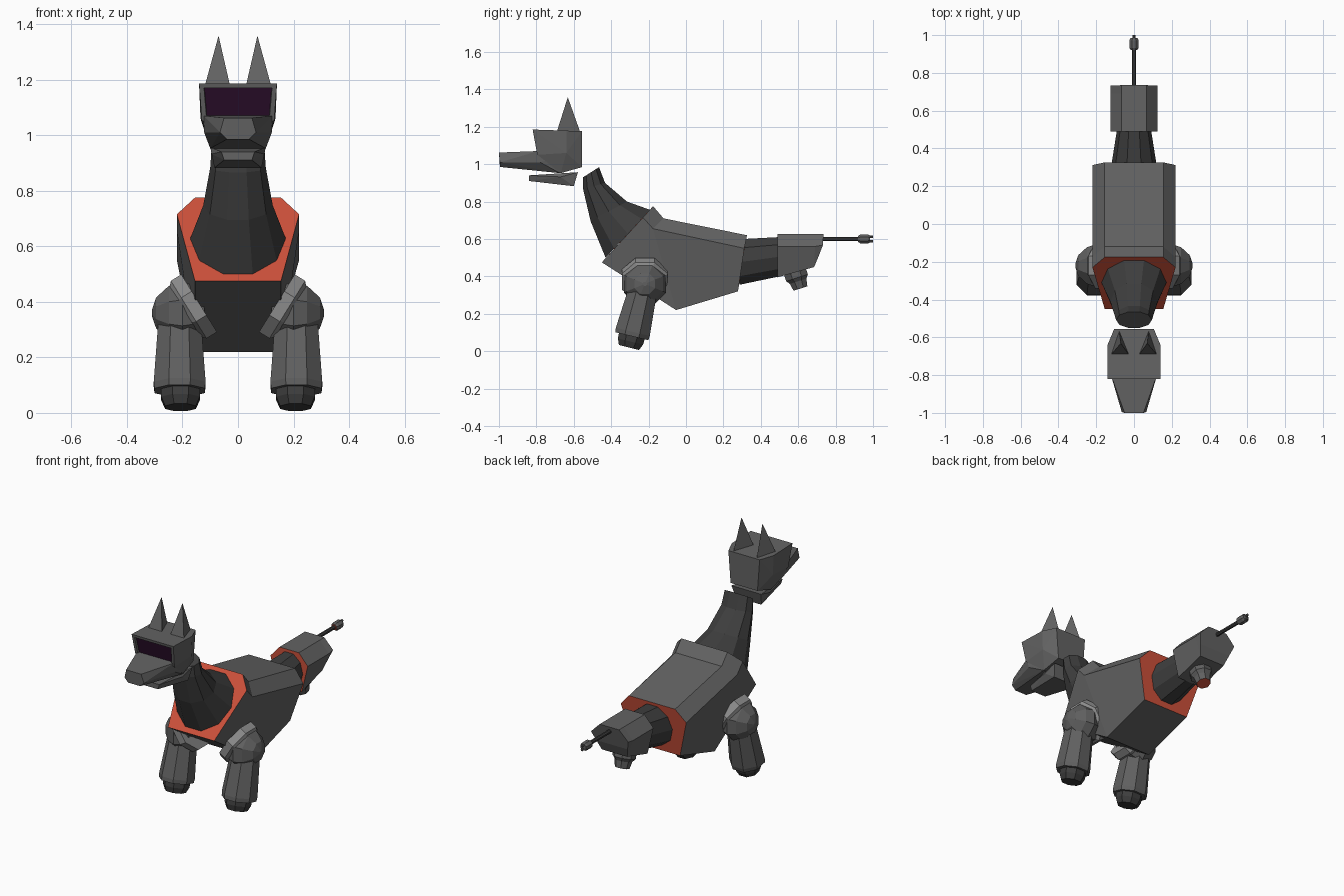
import bpy, bmesh, math
from mathutils import Vector as V

if "Cube" in bpy.data.objects:
    bpy.data.objects.remove(bpy.data.objects["Cube"])


def material(name, col):
    m = bpy.data.materials.new(name)
    m.diffuse_color = (*col, 1)
    m.use_nodes = True
    m.node_tree.nodes["Principled BSDF"].inputs["Base Color"].default_value = m.diffuse_color
    return m


GREY = material("mid grey", (.125, .125, .125))
DARK = material("dark grey", (.048, .048, .048))
LIGHT = material("light grey", (.26, .26, .26))
STEEL = material("leg grey", (.115, .115, .115))
ORANGE = material("burnt orange", (.60, .08, .042))
VISOR = material("dark purple", (.022, .004, .022))
LILAC = material("pale lilac", (.33, .22, .36))


def finish(name, bm, mats):
    bmesh.ops.recalc_face_normals(bm, faces=bm.faces[:])
    me = bpy.data.meshes.new(name)
    bm.to_mesh(me)
    bm.free()
    for m in mats:
        me.materials.append(m)
    ob = bpy.data.objects.new(name, me)
    bpy.context.collection.objects.link(ob)
    return ob


def loft(name, rings, mats, first=0, last=0):
    """Bridge rings of points; first and last are the material slots of the caps."""
    bm = bmesh.new()
    vs = [[bm.verts.new(p) for p in r] for r in rings]
    n = len(vs[0])
    for a, b in zip(vs, vs[1:]):
        for i in range(n):
            j = (i + 1) % n
            bm.faces.new((a[i], a[j], b[j], b[i]))
    bm.faces.new(vs[0][::-1]).material_index = first
    bm.faces.new(vs[-1]).material_index = last
    return finish(name, bm, mats)


def oval(front, back, half, n=10):
    """Ring spanning two side-profile points (y, z) with a given half width."""
    f, b = V((0, *front)), V((0, *back))
    c, v = (f + b) / 2, (b - f) / 2
    v /= math.sin(math.radians(72))
    return [c + V((half, 0, 0)) * math.cos(2 * math.pi * i / n)
            + v * math.sin(2 * math.pi * i / n) for i in range(n)]


def turned(name, start, end, profile, mats, n=8, first=0, last=0):
    """Round part on the axis start-end; profile holds (fraction, radius)."""
    s, e = V(start), V(end)
    d = (e - s).normalized()
    u = d.cross(V((0, 1, 0)) if abs(d.y) < .7 else V((1, 0, 0))).normalized()
    w = d.cross(u)
    ang = [2 * math.pi * (i + .5) / n for i in range(n)]
    rings = [[s.lerp(e, t) + r * (u * math.cos(a) + w * math.sin(a)) for a in ang]
             for t, r in profile]
    return loft(name, rings, mats, first, last)


def hull(points):
    """Convex solid from points mirrored across x."""
    bm = bmesh.new()
    for x, y, z in points:
        bm.verts.new((x, y, z))
        bm.verts.new((-x, y, z))
    bmesh.ops.convex_hull(bm, input=bm.verts[:])
    loose = [v for v in bm.verts if not v.link_faces]
    bmesh.ops.delete(bm, geom=loose, context='VERTS')
    bmesh.ops.dissolve_limit(bm, angle_limit=math.radians(2),
                             verts=bm.verts[:], edges=bm.edges[:])
    bmesh.ops.recalc_face_normals(bm, faces=bm.faces[:])
    return bm


def hexring(top, mid, low, xt, xm, xl):
    """Six-sided section from three side-profile points and half widths."""
    half = [(xt, *top), (xm, *mid), (xl, *low)]
    return half + [(-x, y, z) for x, y, z in half[::-1]]


# torso with orange end faces
loft("torso", [
    hexring((-.176, .775), (-.23, .715), (-.45, .475), .155, .22, .155),
    hexring((-.12, .71), (-.176, .655), (-.053, .22), .155, .22, .155),
    hexring((.326, .62), (.312, .55), (.278, .32), .155, .22, .155),
], [GREY, ORANGE], 1, 1)

# neck
loft("neck", [oval((-.43, .50), (-.19, .755), .172),
              oval((-.51, .695), (-.316, .80), .125),
              oval((-.55, .866), (-.433, .90), .10),
              oval((-.55, .93), (-.465, .984), .095)], [DARK])

# waist joining torso and hip block
loft("waist", [oval((.285, .355), (.31, .60), .122),
               oval((.50, .40), (.50, .61), .09)], [DARK])

# hip block with orange front face
loft("hip_block", [
    hexring((.49, .627), (.49, .56), (.49, .395), .065, .125, .085),
    hexring((.69, .627), (.69, .56), (.685, .45), .065, .125, .085),
    hexring((.735, .627), (.732, .567), (.71, .51), .065, .125, .105),
], [GREY, ORANGE], 1, 0)

# stump under the hip block
turned("hip_stump", (0, .575, .45), (0, .612, .335),
       [(0, .066), (.5, .066), (.66, .05), (1, .042)], [STEEL, ORANGE], 8, 0, 1)

# tail rod, knob and prongs
turned("tail_rod", (0, .73, .60), (0, .93, .60), [(0, .012), (1, .012)], [DARK])
turned("tail_knob", (0, .92, .60), (0, .985, .60),
       [(0, .018), (.2, .026), (.8, .026), (1, .02)], [STEEL, ORANGE], 8, 1, 0)
for i, dz in enumerate((-.012, .012)):
    turned(f"tail_prong_{i}", (0, .98, .60 + dz), (0, 1, .60 + dz),
           [(0, .007), (1, .007)], [STEEL], 6)

# cranium with recessed visor
bm = hull([(.14, -.82, 1.185), (.13, -.795, 1.05), (.14, -.64, 1.179),
           (.135, -.64, 1.06), (.105, -.556, 1.176), (.09, -.556, .984),
           (.10, -.67, .952)])
front = min(bm.faces, key=lambda f: f.normal.y)
bmesh.ops.inset_region(bm, faces=[front], thickness=.024)
bmesh.ops.inset_region(bm, faces=[front], thickness=.002, depth=-.012)
front.material_index = 1
finish("cranium", bm, [GREY, VISOR])

# visor light bars
for i, z in enumerate((1.102, 1.113, 1.124)):
    y = -.808 + (1.185 - z) * .185 + .0075
    bm = hull([(.08, y + dy, z + dz) for dy in (-.003, .003) for dz in (-.0018, .0018)])
    finish(f"visor_bar_{i}", bm, [LILAC])

# snout and jaw
finish("snout", hull([(.125, -.79, 1.07), (.122, -.78, 1.01), (.10, -.674, .952),
                      (.05, -1, 1.062), (.065, -.995, 1.01), (.04, -.995, .985),
                      (.11, -.62, 1.05)]), [GREY])
finish("jaw", hull([(.06, -.84, .94), (.05, -.84, .91), (.10, -.578, .957),
                    (.085, -.60, .882), (.095, -.67, .932)]), [GREY])

# paired parts
for side, s in (("right", 1), ("left", -1)):
    # pointed ear with flat front
    base = [V((s * x, y, 1.175)) for x, y in ((.028, -.69), (.12, -.69), (.078, -.567))]
    tip = V((s * .07, -.632, 1.358))
    loft(f"ear_{side}", [base, [tip.lerp(p, .005) for p in base]], [GREY])

    # shoulder collar and ball
    turned(f"shoulder_collar_{side}", (s * .14, -.22, .395), (s * .19, -.22, .364),
           [(0, .132), (.75, .132), (1, .115)], [LIGHT])
    turned(f"shoulder_ball_{side}", (s * .12, -.22, .36), (s * .31, -.22, .36),
           [(0, .09), (.42, .122), (.68, .105), (.92, .06), (1, .012)], [STEEL])

    # leg and foot
    turned(f"leg_{side}", (s * .21, -.22, .37), (s * .21, -.29, .08),
           [(0, .075), (.15, .083), (.92, .101), (1, .098)], [STEEL])
    turned(f"foot_{side}", (s * .207, -.285, .10), (s * .207, -.305, .02),
           [(0, .078), (.6, .075), (1, .06)], [DARK])
